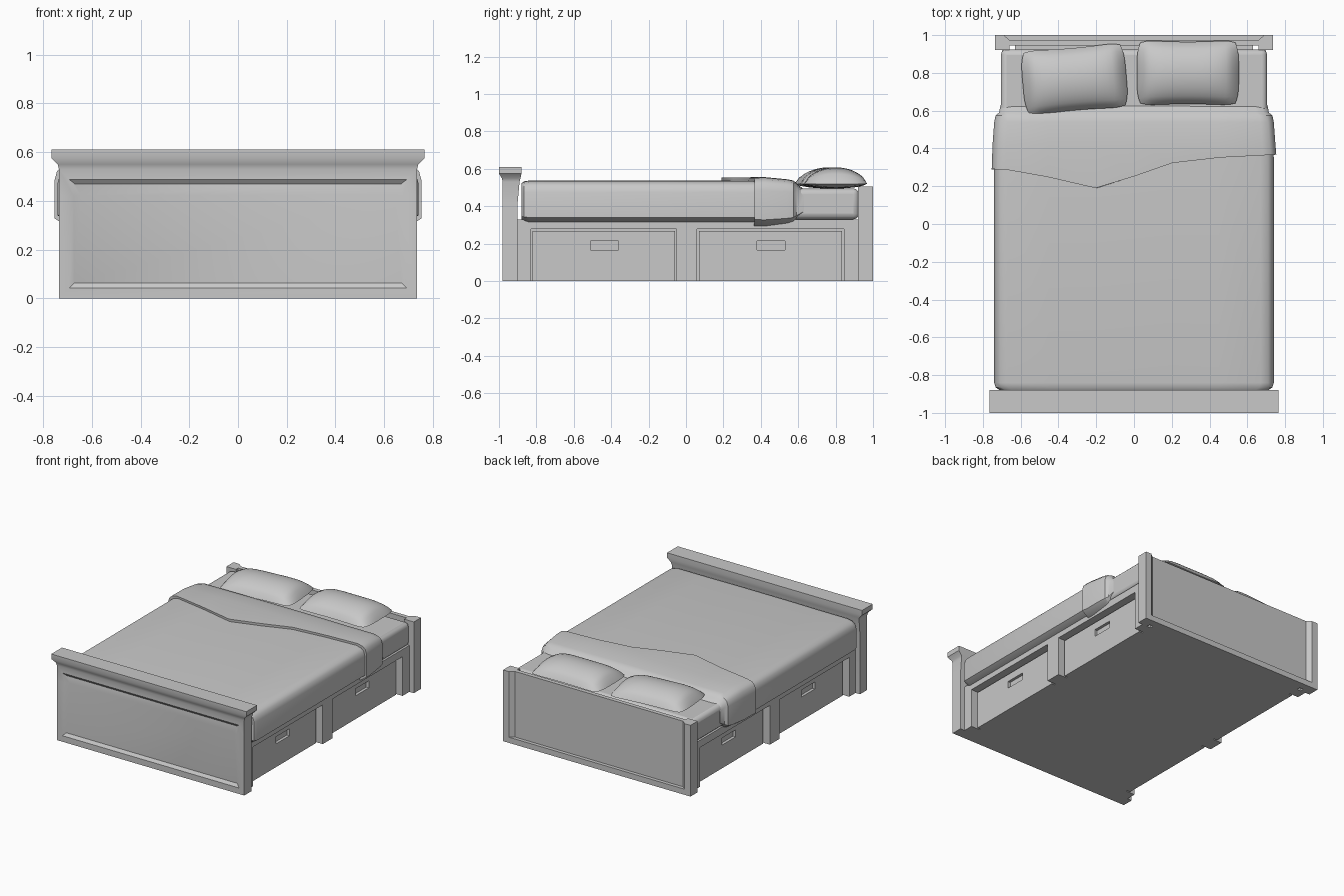
import bpy, bmesh, math
from mathutils import Matrix, Vector

cube = bpy.data.objects.get("Cube")
if cube:
    bpy.data.objects.remove(cube, do_unlink=True)

GREY = (0.58, 0.58, 0.58, 1)
mat = bpy.data.materials.new("plain_grey")
mat.use_nodes = True
mat.diffuse_color = GREY
mat.node_tree.nodes["Principled BSDF"].inputs["Base Color"].default_value = GREY
parts = []


def finish(name, bm):
    bmesh.ops.recalc_face_normals(bm, faces=bm.faces)
    mesh = bpy.data.meshes.new(name)
    bm.to_mesh(mesh)
    bm.free()
    mesh.materials.append(mat)
    ob = bpy.data.objects.new(name, mesh)
    bpy.context.collection.objects.link(ob)
    parts.append(ob)
    return ob


def box(name, x, y, z, bevel=0, segments=3):
    """Box from (low, high) ranges."""
    bm = bmesh.new()
    bmesh.ops.create_cube(bm, size=1)
    for v in bm.verts:
        v.co = [r[0] + (c + 0.5) * (r[1] - r[0]) for c, r in zip(v.co, (x, y, z))]
    ob = finish(name, bm)
    if bevel:
        mod = ob.modifiers.new("rounded", "BEVEL")
        mod.width = bevel
        mod.segments = segments
    return ob


def loft(rings):
    """Skin closed rings of points and cap both ends."""
    bm = bmesh.new()
    loops = [[bm.verts.new(p) for p in ring] for ring in rings]
    for a, b in zip(loops, loops[1:]):
        for i in range(len(a)):
            j = (i + 1) % len(a)
            bm.faces.new((a[i], a[j], b[j], b[i]))
    bm.faces.new(loops[0])
    bm.faces.new(loops[-1])
    return bm


# Footboard: flared cap over a body with a sunken front panel
levels = [(0, 0.735, -0.98, -0.90), (0.42, 0.735, -0.98, -0.90),
          (0.53, 0.735, -0.98, -0.89), (0.55, 0.74, -0.985, -0.885),
          (0.575, 0.765, -1.0, -0.88), (0.61, 0.765, -1.0, -0.88)]
bm = loft([[(-x, y0, z), (x, y0, z), (x, y1, z), (-x, y1, z)]
           for z, x, y0, y1 in levels])
bmesh.ops.recalc_face_normals(bm, faces=bm.faces)
front = [f for f in bm.faces if f.normal.y < -0.99 and f.calc_center_median().z < 0.5]
bmesh.ops.inset_region(bm, faces=front, thickness=0.06, depth=0)
bmesh.ops.inset_region(bm, faces=front, thickness=0.03, depth=-0.015)
finish("footboard", bm)

# Headboard: two posts joined by a thinner panel
half = [(0.735, 0.92), (0.735, 1.0), (0.69, 1.0), (0.66, 0.975)]
plan = half + [(-x, y) for x, y in reversed(half)]
plan += [(-0.66, 0.92), (-0.66, 0.945), (0.66, 0.945), (0.66, 0.92)]
finish("headboard", loft([[(x, y, z) for x, y in plan] for z in (0, 0.505)]))
box("headboard_bottom_rail", (-0.69, 0.69), (0.95, 1.0), (0, 0.04))

# Base with posts and rails along both sides
box("base_core", (-0.63, 0.63), (-0.90, 0.945), (0, 0.33))
for side, sign in (("left", 1), ("right", -1)):
    def span(a, b):
        return tuple(sorted((a * sign, b * sign)))

    box(side + "_rail", span(0.62, 0.70), (-0.90, 0.92), (0.278, 0.33))
    for place, y in (("front", (-0.90, -0.83)), ("middle", (-0.05, 0.06)),
                     ("back", (0.845, 0.92))):
        box(f"{side}_{place}_post", span(0.62, 0.70), y, (0, 0.278))

    # Drawers with sunken grips
    for place, y0, grip in (("front", -0.83, -0.435), ("back", 0.06, 0.455)):
        y1 = y0 + (0.78 if y0 < 0 else 0.785)
        drawer = box(f"{side}_{place}_drawer", span(0.60, 0.655),
                     (y0 + 0.01, y1 - 0.01), (0, 0.268))
        cutter = box(f"{side}_{place}_grip_cutter", span(0.635, 0.70),
                     (grip - 0.075, grip + 0.075), (0.165, 0.215))
        cutter.hide_render = True
        cutter.hide_set(True)
        parts.remove(cutter)
        mod = drawer.modifiers.new("grip", "BOOLEAN")
        mod.operation = "DIFFERENCE"
        mod.solver = "EXACT"
        mod.object = cutter

# Mattress
box("mattress", (-0.705, 0.705), (-0.86, 0.925), (0.33, 0.495), 0.03)

# Blanket cross-section, reused for the turned-down fold
edge = [(0.69, 0.31), (0.74, 0.34), (0.74, 0.475), (0.73, 0.508), (0.71, 0.526),
        (0.67, 0.535), (0.45, 0.535), (0.2, 0.537)]
section = edge + [(0, 0.537)] + [(-x, z) for x, z in reversed(edge)]


def cloth_ring(y, sx, sz):
    """Scaled section; y is a number or a function of x."""
    return [(x * sx, y(x) if callable(y) else y, 0.42 + (z - 0.42) * sz)
            for x, z in section]


finish("blanket", loft([cloth_ring(*r) for r in (
    (-0.88, 0.96, 0.88), (-0.865, 0.99, 0.97), (-0.84, 1, 1),
    (0.35, 1, 1), (0.56, 0.99, 0.98))]))


def fold_edge(x):
    return 0.33 + 0.05 * x - 0.13 * math.exp(-((x + 0.2) / 0.28) ** 2)


finish("blanket_fold", loft([cloth_ring(*r) for r in (
    (fold_edge, 0.98, 0.95), (fold_edge, 1.018, 1.14), (0.42, 1.012, 1.16),
    (0.54, 1.0, 1.06), (0.575, 0.99, 1.0), (0.59, 0.965, 0.88),
    (0.63, 0.955, 0.6))]))


# Pillows: two bulged sheets meeting in a thin seam
def pillow(name, centre, size, turn):
    bm = bmesh.new()
    for way, bulge in ((1, 0.088), (-1, 0.025)):
        grid = bmesh.ops.create_grid(bm, x_segments=16, y_segments=16, size=1)
        for v in grid["verts"]:
            u, w = v.co.x, v.co.y
            puff = max(0, (1 - u ** 4) * (1 - w * w)) ** 0.6
            v.co = Vector((u * size[0] * (1 - 0.07 * w ** 4),
                           w * size[1] * (0.94 + 0.06 * u * u - 0.08 * abs(u) ** 8),
                           way * bulge * puff))
    bmesh.ops.remove_doubles(bm, verts=bm.verts, dist=0.0005)
    bmesh.ops.transform(bm, verts=bm.verts, matrix=Matrix.Translation(centre)
                        @ Matrix.Rotation(turn, 4, "Z"))
    finish(name, bm)


pillow("left_pillow", (0.285, 0.80, 0.52), (0.27, 0.175), 0.0)
pillow("right_pillow", (-0.315, 0.767, 0.52), (0.275, 0.175), math.radians(5))

# Smooth soft shapes while keeping crisp edges
bpy.ops.object.select_all(action="DESELECT")
for ob in parts:
    ob.select_set(True)
bpy.context.view_layer.objects.active = parts[0]
bpy.ops.object.shade_smooth_by_angle(angle=math.radians(35))
